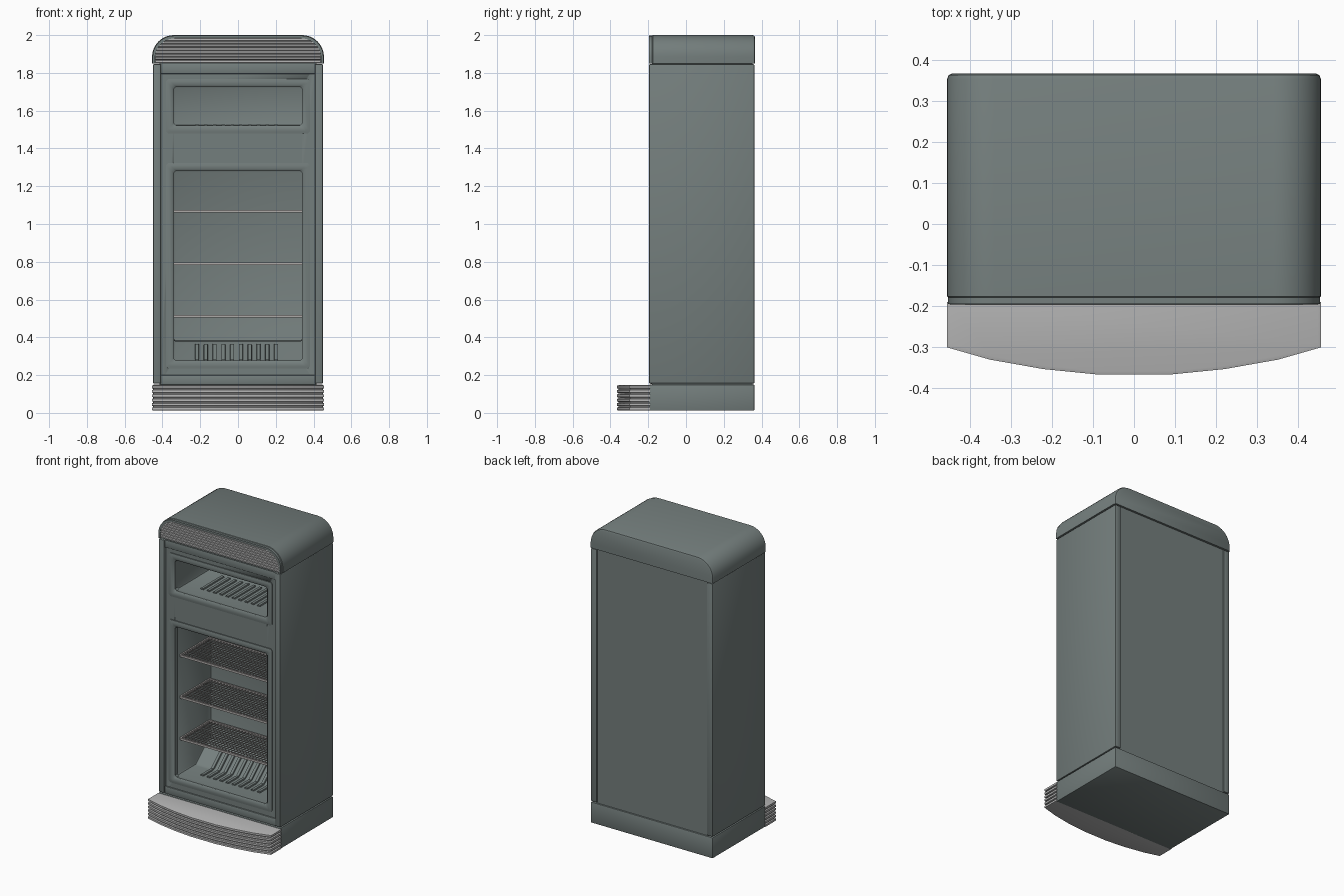
import bpy, bmesh, math
from mathutils import Vector

cube = bpy.data.objects.get("Cube")
if cube:
    bpy.data.objects.remove(cube, do_unlink=True)


def material(name, rgb):
    m = bpy.data.materials.new(name)
    m.use_nodes = True
    m.diffuse_color = (*rgb, 1)
    m.node_tree.nodes["Principled BSDF"].inputs["Base Color"].default_value = (*rgb, 1)
    return m


GREEN = material("grey green enamel", (0.175, 0.21, 0.205))
LIGHT = material("light grey trim", (0.47, 0.47, 0.47))
WIRE = material("shelf wire grey", (0.42, 0.40, 0.39))


def finish(name, bm, mat, bevel=0.0, segs=2):
    bmesh.ops.recalc_face_normals(bm, faces=bm.faces)
    if bevel:
        bmesh.ops.bevel(bm, geom=[e for e in bm.edges if e.calc_face_angle(0) > 0.5],
                        offset=bevel, segments=segs, affect='EDGES', profile=0.5)
    me = bpy.data.meshes.new(name)
    bm.to_mesh(me)
    bm.free()
    ob = bpy.data.objects.new(name, me)
    bpy.context.collection.objects.link(ob)
    me.materials.append(mat)
    bpy.ops.object.select_all(action='DESELECT')
    ob.select_set(True)
    bpy.context.view_layer.objects.active = ob
    bpy.ops.object.shade_smooth_by_angle(angle=math.radians(35))
    return ob


def add_box(bm, lo, hi):
    vs = bmesh.ops.create_cube(bm, size=1)["verts"]
    for v in vs:
        v.co = Vector([l + (c + 0.5) * (h - l) for l, h, c in zip(lo, hi, v.co)])


def box(name, lo, hi, mat, bevel=0.0):
    bm = bmesh.new()
    add_box(bm, lo, hi)
    return finish(name, bm, mat, bevel)


def loft(name, rings, mat, caps=True, bevel=0.0):
    """Skin a list of matching closed rings."""
    bm = bmesh.new()
    rows = [[bm.verts.new(p) for p in r] for r in rings]
    n = len(rows[0])
    for a, b in zip(rows, rows[1:]):
        for i in range(n):
            j = (i + 1) % n
            bm.faces.new((a[i], a[j], b[j], b[i]))
    if caps:
        bm.faces.new(rows[0])
        bm.faces.new(rows[-1])
    return finish(name, bm, mat, bevel)


def along_x(name, profile, x, mat, bevel=0.0):
    """Extrude a (y, z) profile from -x to x."""
    return loft(name, [[(s * x, y, z) for y, z in profile] for s in (-1, 1)], mat, True, bevel)


# Cabinet body with two hollow compartments
FRONT, BACK, HALF = -0.18, 0.20, 0.342
body = box("cabinet_body", (-0.415, FRONT, 0.15), (0.415, 0.352, 1.85), GREEN)
upper = [(-0.3, 1.52), (BACK, 1.52), (BACK, 1.73), (-0.3, 1.73)]
lower = [(-0.3, 0.275), (0.04, 0.275), (0.16, 0.38), (BACK, 0.38), (BACK, 1.285), (-0.3, 1.285)]
for label, profile in (("upper", upper), ("lower", lower)):
    cutter = along_x(label + "_cutter", profile, HALF, GREEN, 0.012)
    cutter.hide_render = True
    mod = body.modifiers.new(label, 'BOOLEAN')
    mod.object, mod.operation, mod.solver = cutter, 'DIFFERENCE', 'EXACT'
    bpy.context.view_layer.objects.active = body
    bpy.ops.object.modifier_apply(modifier=mod.name)
    bpy.data.objects.remove(cutter, do_unlink=True)

# Side panels stand proud of the front and back
for side, s in (("left", 1), ("right", -1)):
    xs = sorted((s * 0.408, s * 0.45))
    box(side + "_side_panel", (xs[0], -0.196, 0.156), (xs[1], 0.362, 1.846), GREEN, 0.005)

# Cross rails above and below the openings
box("top_rail", (-0.41, -0.188, 1.795), (0.41, -0.17, 1.848), GREEN, 0.003)
box("bottom_rail", (-0.41, -0.188, 0.152), (0.41, -0.17, 0.2), GREEN, 0.003)


# Raised rim around each opening
def rim(name, z0, z1):
    def ring(inset, y):
        x, a, b = 0.382 - inset, z0 + inset, z1 - inset
        c = 0.012
        return [(-x + c, y, a), (x - c, y, a), (x, y, a + c), (x, y, b - c),
                (x - c, y, b), (-x + c, y, b), (-x, y, b - c), (-x, y, a + c)]
    steps = [(0, -0.175), (0, -0.186), (0.012, -0.189), (0.03, -0.189),
             (0.042, -0.178), (0.042, -0.155)]
    loft(name, [ring(*s) for s in steps], GREEN, caps=False)


rim("upper_rim", 1.48, 1.768)
rim("lower_rim", 0.235, 1.323)


# Drain ribs on the compartment floors
def ribs(name, path):
    bm = bmesh.new()
    for k in range(10):
        x = -0.217 + k * 0.0465
        rows = [[bm.verts.new((x + dx, y + oy * h, z + oz * h))
                 for dx, h in ((-0.012, -0.5), (-0.009, 1), (0.009, 1), (0.012, -0.5))]
                for y, z, oy, oz in path]
        for a, b in zip(rows, rows[1:]):
            for i in range(4):
                j = (i + 1) % 4
                bm.faces.new((a[i], a[j], b[j], b[i]))
        bm.faces.new(rows[0])
        bm.faces.new(rows[-1])
    finish(name, bm, GREEN)


H = 0.008
ribs("upper_floor_ribs", [(-0.07, 1.52, 0, H), (0.15, 1.52, 0, H)])
ribs("lower_floor_ribs", [(-0.07, 0.275, 0, H), (0.04, 0.275, -0.003, H),
                          (0.137, 0.36, -0.005, 0.006)])

# Wire shelves
Y0, Y1, XS = -0.125, 0.185, 0.338
for k, z in enumerate((0.512, 0.79, 1.068)):
    bm = bmesh.new()
    for y in (Y0, Y1):
        add_box(bm, (-XS, y - 0.005, z - 0.007), (XS, y + 0.005, z + 0.007))
    for s in (-1, 1):
        add_box(bm, (s * XS - 0.005, Y0, z - 0.007), (s * XS + 0.005, Y1, z + 0.007))
    for i in range(1, 30):
        x = -XS + 2 * XS * i / 30
        add_box(bm, (x - 0.002, Y0, z), (x + 0.002, Y1, z + 0.004))
    for i in range(1, 13):
        y = Y0 + (Y1 - Y0) * i / 13
        add_box(bm, (-XS, y - 0.002, z - 0.004), (XS, y + 0.002, z))
    finish("wire_shelf_%d" % (k + 1), bm, WIRE)

# Rounded cap
R, W, ZB, ZT = 0.115, 0.455, 1.85, 2.0
arch = [(W, ZB)]
arch += [(W - R + R * math.cos(t), ZT - R + R * math.sin(t))
         for t in [math.pi / 2 * i / 10 for i in range(11)]]
arch += [(-x, z) for x, z in reversed(arch)]


def cap_ring(y, k):
    return [(x * (1 - k / W), y, ZB + (z - ZB) * (1 - k / (ZT - ZB))) for x, z in arch]


loft("rounded_cap", [cap_ring(-0.182, 0.006), cap_ring(-0.176, 0), cap_ring(0.352, 0),
                     cap_ring(0.362, 0.004), cap_ring(0.366, 0.012)], GREEN)

# Cap rim and ridged grille filling the arch
loft("cap_rim", [cap_ring(-0.178, 0.003), cap_ring(-0.195, 0.003), cap_ring(-0.195, 0.016),
                 cap_ring(-0.178, 0.016)], GREEN, caps=False)
rings, g_bot, g_top, count = [], ZB + 0.003, 1.985, 8
for i in range(count):
    for f, y in ((0, -0.185), (0.2, -0.194), (0.75, -0.194), (0.95, -0.185)):
        z = g_bot + (g_top - g_bot) * (i + f) / count
        r = 0.10
        d = max(0, z - (g_top - r))
        x = 0.438 - r + math.sqrt(max(0, r * r - d * d))
        rings.append([(-x, -0.17, z), (x, -0.17, z), (x, y, z), (-x, y, z)])
loft("cap_grille", rings, LIGHT)

# Plinth and bowed, ridged step at the foot
box("plinth", (-0.45, -0.196, 0.012), (0.45, 0.362, 0.15), GREEN, 0.004)
half = [(0.455, -0.19), (0.455, -0.30), (0.35, -0.33), (0.22, -0.353), (0.09, -0.366)]
bow = half + [(-x, y) for x, y in reversed(half)]
rings, count = [], 6
for i in range(count):
    for f, inset in ((0, 0.008), (0.12, 0), (0.68, 0), (0.8, 0.008)):
        z = 0.012 + 0.139 * (i + f) / count
        k = 1 - inset / W
        rings.append([(x * k, y + (inset if y < -0.2 else 0), z) for x, y in bow])
loft("bowed_step", rings, LIGHT)
